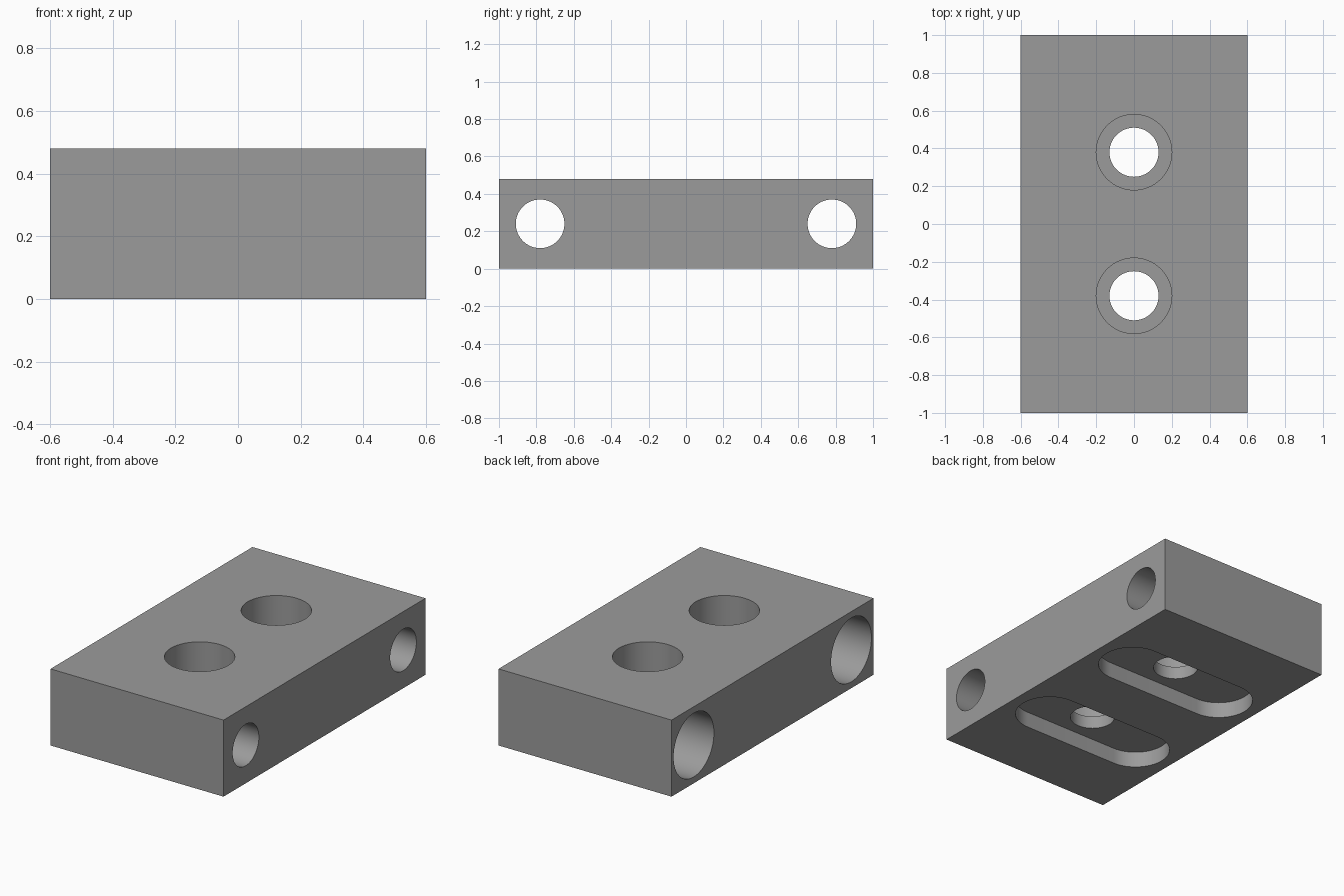
import bpy, math
from mathutils import Matrix

if "Cube" in bpy.data.objects:
    bpy.data.objects.remove(bpy.data.objects["Cube"])

W, L, H = 1.2, 2.0, 0.48        # block size
BOLT_R, HEAD_R = 0.13, 0.20     # through hole and counterbore radii

grey = bpy.data.materials.new("machined grey")
grey.diffuse_color = (0.33, 0.33, 0.33, 1)
grey.use_nodes = True
grey.node_tree.nodes["Principled BSDF"].inputs["Base Color"].default_value = grey.diffuse_color

# Main block
bpy.ops.mesh.primitive_cube_add(size=1, location=(0, 0, H / 2))
block = bpy.context.object
block.name = "drilled_block"
block.scale = (W, L, H)
bpy.ops.object.transform_apply(location=True, rotation=False, scale=True)
block.data.materials.append(grey)


def cut(cutter, name):
    """Subtract a helper solid from the block, then remove it."""
    cutter.name = name
    cutter.hide_render = True
    cutter.data.materials.append(grey)
    mod = block.modifiers.new(name, 'BOOLEAN')
    mod.operation = 'DIFFERENCE'
    mod.solver = 'EXACT'
    mod.object = cutter
    bpy.context.view_layer.objects.active = block
    bpy.ops.object.modifier_apply(modifier=mod.name)
    bpy.data.objects.remove(cutter, do_unlink=True)


def drill(name, radius, start, end, axis, y):
    """Round hole along x or z between two coordinates."""
    mid = (start + end) / 2
    along_x = axis == 'x'
    bpy.ops.mesh.primitive_cylinder_add(
        vertices=64, radius=radius, depth=end - start,
        location=(mid, y, H / 2) if along_x else (0, y, mid),
        rotation=(0, math.pi / 2 if along_x else 0, 0))
    cut(bpy.context.object, name)


def slot(name, y, half_straight, radius, depth):
    """Round-ended pocket in the underside."""
    n = 32
    ring = []
    for side in (1, -1):
        for i in range(n + 1):
            a = -math.pi / 2 + math.pi * i / n
            ring.append((side * (half_straight + radius * math.cos(a)),
                         y + side * radius * math.sin(a)))
    m = len(ring)
    verts = [(x, v, z) for z in (-0.1, depth) for x, v in ring]
    faces = [tuple(range(m))[::-1], tuple(range(m, 2 * m))]
    faces += [(i, (i + 1) % m, m + (i + 1) % m, m + i) for i in range(m)]
    mesh = bpy.data.meshes.new(name)
    mesh.from_pydata(verts, [], faces)
    ob = bpy.data.objects.new(name, mesh)
    bpy.context.collection.objects.link(ob)
    cut(ob, name)


for s in (-1, 1):
    # Vertical bolt hole, top counterbore and underside slot
    slot("underside_slot", s * 0.38, 0.33, HEAD_R, 0.10)
    drill("top_counterbore", HEAD_R, 0.18, H + 0.1, 'z', s * 0.38)
    drill("vertical_hole", BOLT_R, -0.2, H + 0.2, 'z', s * 0.38)
    # Cross hole with a counterbore on the left side
    drill("side_counterbore", HEAD_R, -W / 2 - 0.1, -W / 2 + 0.30, 'x', s * 0.78)
    drill("cross_hole", BOLT_R, -W / 2 - 0.2, W / 2 + 0.2, 'x', s * 0.78)

# Smooth bores, sharp rims
bpy.ops.object.select_all(action='DESELECT')
block.select_set(True)
bpy.context.view_layer.objects.active = block
bpy.ops.object.shade_smooth_by_angle(angle=math.radians(30))
